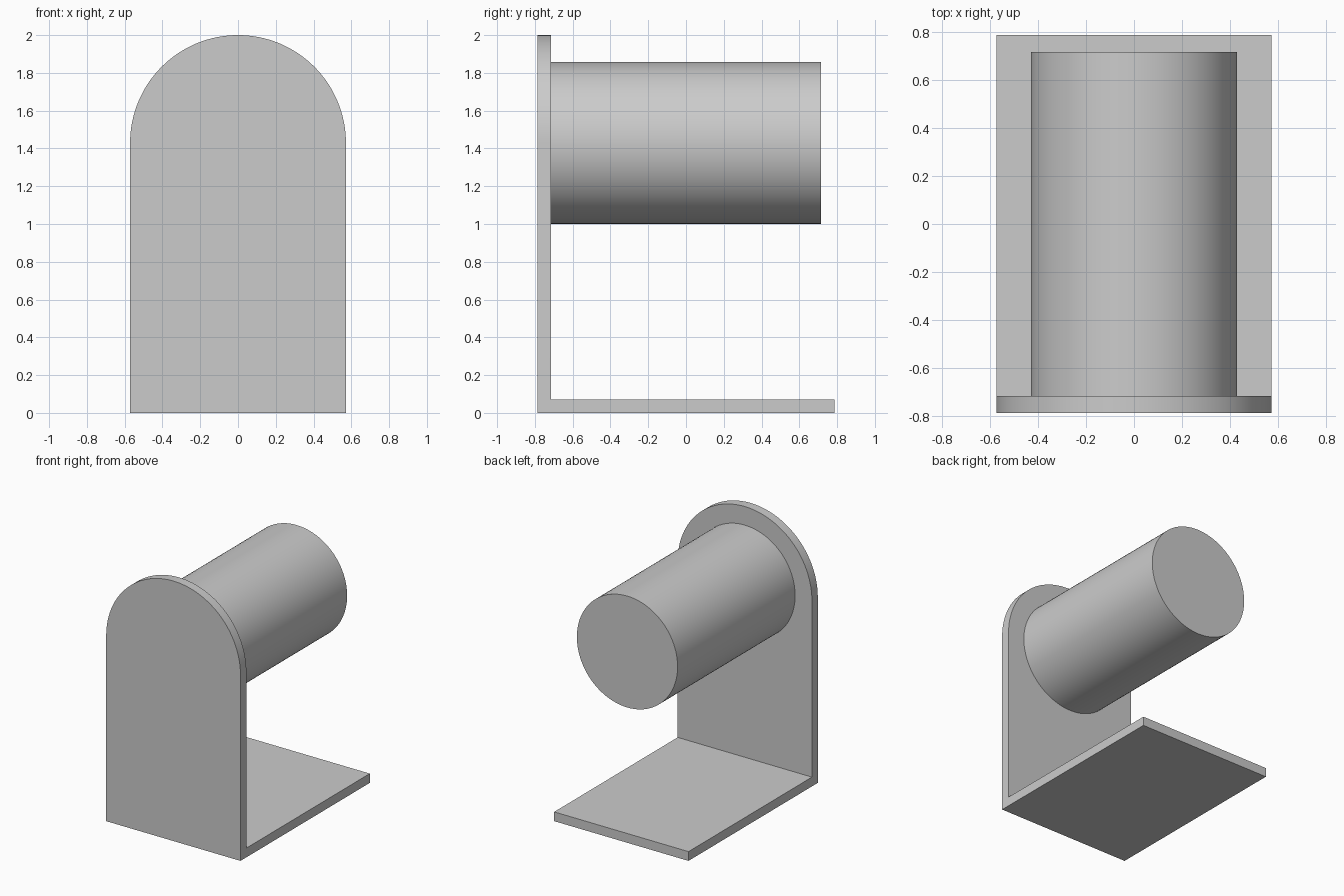
import bpy, bmesh, math
from mathutils import Vector

if "Cube" in bpy.data.objects:
    bpy.data.objects.remove(bpy.data.objects["Cube"], do_unlink=True)

# Proportions
UNIT = 1 / 14                 # sheet thickness
HALF_W = 8 * UNIT             # half width, also the arch radius
AXIS_Z = 20 * UNIT            # height of the arch and drum centre
DRUM_R = 6 * UNIT
FRONT, BACK = -11 * UNIT, 11 * UNIT
DRUM_BACK = 10 * UNIT

grey = bpy.data.materials.new("plain grey")
grey.use_nodes = True
color = (0.6, 0.6, 0.6, 1)
grey.diffuse_color = color
grey.node_tree.nodes["Principled BSDF"].inputs["Base Color"].default_value = color


def finish(name, bm):
    """Turn a bmesh into a shaded object."""
    bmesh.ops.recalc_face_normals(bm, faces=bm.faces)
    mesh = bpy.data.meshes.new(name)
    bm.to_mesh(mesh)
    bm.free()
    mesh.materials.append(grey)
    obj = bpy.data.objects.new(name, mesh)
    bpy.context.collection.objects.link(obj)
    bpy.ops.object.select_all(action="DESELECT")
    obj.select_set(True)
    bpy.context.view_layer.objects.active = obj
    bpy.ops.object.shade_smooth_by_angle(angle=math.radians(30))
    return obj


def arc(radius, start, end, steps, y):
    return [Vector((radius * math.cos(a), y, AXIS_Z + radius * math.sin(a)))
            for a in (start + (end - start) * i / steps for i in range(steps + 1))]


def extrude(bm, faces, depth):
    """Extrude faces towards the back and return the new end faces."""
    geom = bmesh.ops.extrude_face_region(bm, geom=faces)["geom"]
    verts = [g for g in geom if isinstance(g, bmesh.types.BMVert)]
    bmesh.ops.translate(bm, verts=verts, vec=(0, depth, 0))
    return [g for g in geom if isinstance(g, bmesh.types.BMFace)]


# Bracket: arched upright with the foot extruded from its lowest strip
bm = bmesh.new()
corners = [bm.verts.new((x, FRONT, z)) for x, z in
           ((-HALF_W, 0), (HALF_W, 0), (HALF_W, UNIT), (-HALF_W, UNIT))]
arch = [bm.verts.new(p) for p in arc(HALF_W, 0, math.pi, 64, FRONT)]
strip = bm.faces.new(corners)
upper = bm.faces.new([corners[3], corners[2]] + arch)
ends = extrude(bm, [strip, upper], UNIT)
foot = min(ends, key=lambda f: f.calc_center_median().z)
old = extrude(bm, [foot], BACK - FRONT - UNIT)
# Restore the front wall and merge coplanar faces
if not any(abs(f.calc_center_median().y - FRONT) < 1e-5 for f in bm.faces):
    bm.faces.new(corners)
    bm.faces.new([corners[3], corners[2]] + arch)
bmesh.ops.recalc_face_normals(bm, faces=bm.faces)
bmesh.ops.dissolve_limit(bm, angle_limit=math.radians(0.5),
                         verts=bm.verts, edges=bm.edges)
finish("bracket", bm)

# Drum: solid cylinder standing out from the upright
bm = bmesh.new()
ring = arc(DRUM_R, 0, 2 * math.pi, 96, FRONT + UNIT)[:-1]
disc = bm.faces.new([bm.verts.new(p) for p in ring])
extrude(bm, [disc], DRUM_BACK - FRONT - UNIT)
if not any(len(f.verts) > 4 and f.calc_center_median().y < 0 for f in bm.faces):
    bm.faces.new([v for v in bm.verts if v.co.y < 0])
finish("drum", bm)
